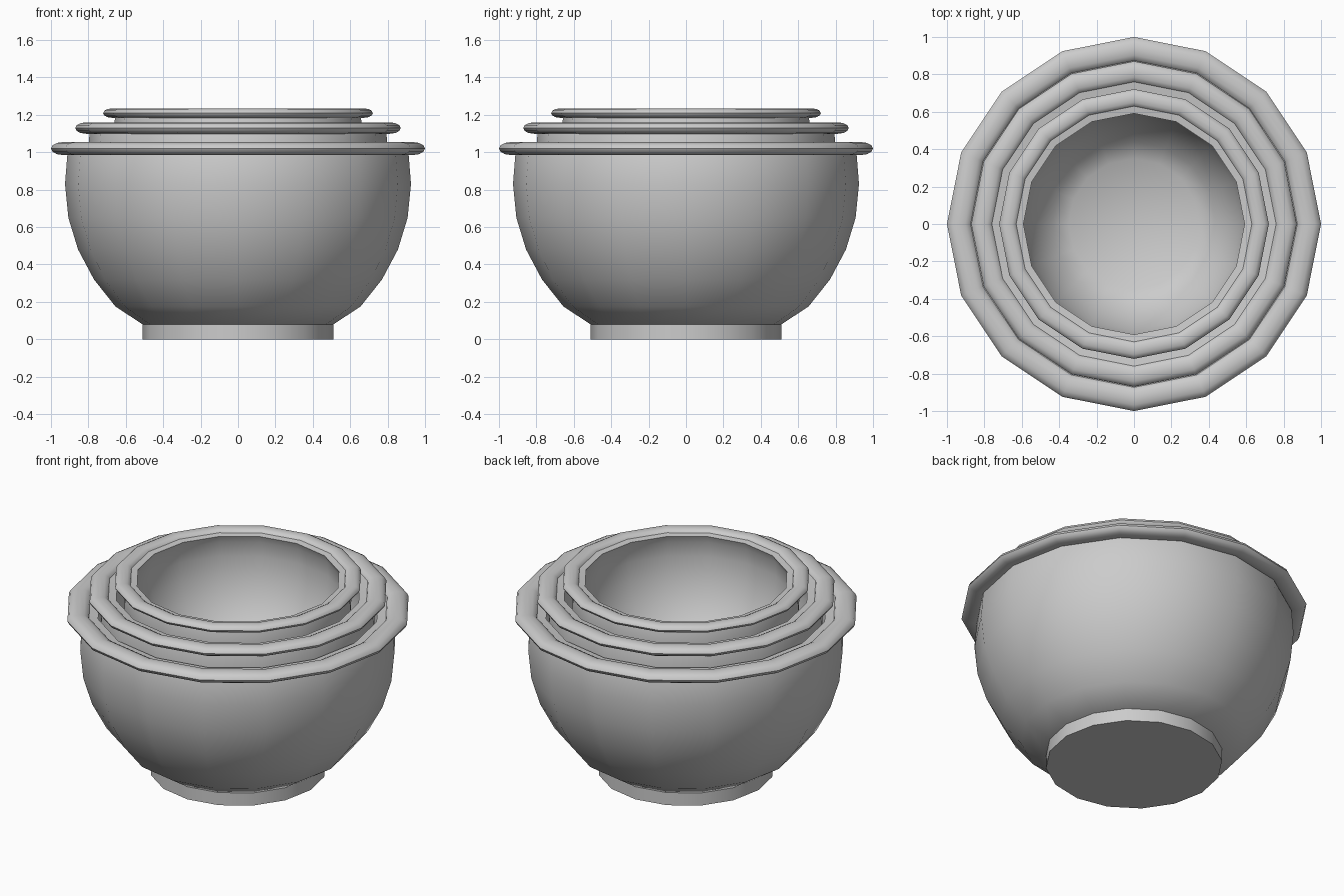
import bpy, bmesh
from math import cos, sin, pi

if "Cube" in bpy.data.objects:
    bpy.data.objects.remove(bpy.data.objects["Cube"])

SIDES = 16

def lathe(name, profile, scale, z0, closed=False):
    """Spin an (r, z) profile about z; a radius of 0 becomes a pole."""
    bm = bmesh.new()
    rings = []
    for r, z in profile:
        if r == 0:
            rings.append([bm.verts.new((0, 0, z * scale + z0))] * SIDES)
        else:
            rings.append([bm.verts.new((r * scale * cos(2 * pi * i / SIDES),
                                        r * scale * sin(2 * pi * i / SIDES),
                                        z * scale + z0)) for i in range(SIDES)])
    pairs = list(zip(rings, rings[1:]))
    if closed:
        pairs.append((rings[-1], rings[0]))
    for a, b in pairs:
        for i in range(SIDES):
            j = (i + 1) % SIDES
            loop = list(dict.fromkeys((a[i], a[j], b[j], b[i])))
            bm.faces.new(loop)
    bmesh.ops.recalc_face_normals(bm, faces=bm.faces)
    mesh = bpy.data.meshes.new(name)
    bm.to_mesh(mesh)
    bm.free()
    ob = bpy.data.objects.new(name, mesh)
    bpy.context.collection.objects.link(ob)
    bpy.ops.object.select_all(action='DESELECT')
    ob.select_set(True)
    bpy.context.view_layer.objects.active = ob
    bpy.ops.object.shade_smooth_by_angle(angle=0.7)
    return ob

# Bowl wall: outside going up, over the lip, inside going down to the floor
wall = [(0, 0.08), (0.51, 0.08), (0.655, 0.175), (0.77, 0.32), (0.855, 0.48),
        (0.907, 0.65), (0.925, 0.83), (0.913, 0.98), (0.895, 1.03),
        (0.82, 1.02), (0.845, 0.96), (0.855, 0.83), (0.838, 0.67),
        (0.79, 0.51), (0.712, 0.36), (0.61, 0.235), (0.485, 0.15), (0, 0.15)]
foot = [(0, 0), (0.51, 0), (0.51, 0.08), (0, 0.08)]
# Rolled rim: flattened round section
rim = [(0.935 + 0.065 * cos(2 * pi * k / 12), 1.02 + 0.035 * sin(2 * pi * k / 12))
       for k in range(12)]

# Three nested bowls: size and height of the base
for label, s, z0 in (("large", 1.0, 0.0), ("medium", 0.87, 0.242), ("small", 0.721, 0.474)):
    lathe(label + "_bowl_wall", wall, s, z0)
    lathe(label + "_bowl_foot", foot, s, z0)
    lathe(label + "_bowl_rim", rim, s, z0, closed=True)
